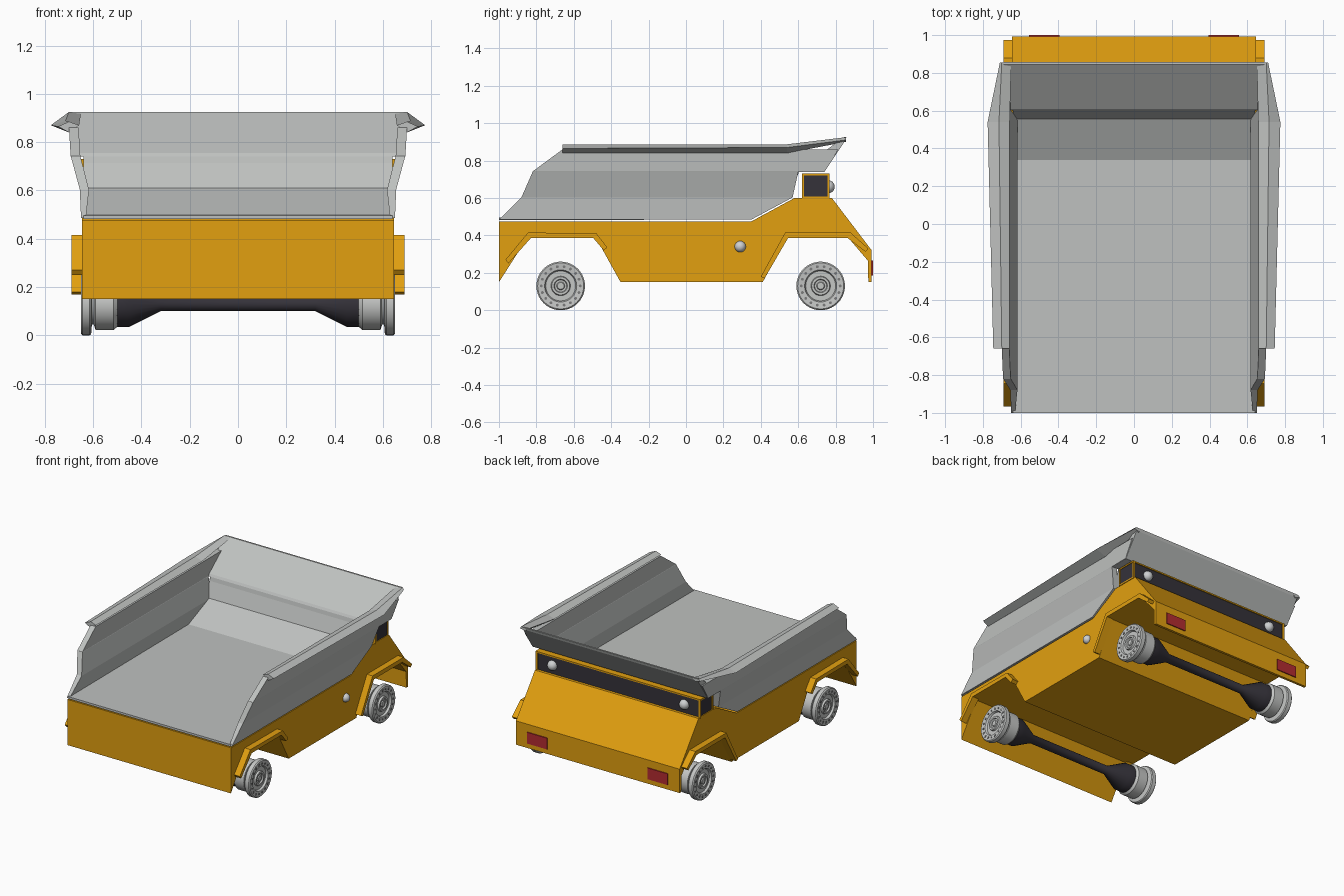
import bpy, bmesh, math
from mathutils import Vector

if "Cube" in bpy.data.objects:
    bpy.data.objects.remove(bpy.data.objects["Cube"])


def mat(name, r, g, b):
    m = bpy.data.materials.new(name)
    m.diffuse_color = (r, g, b, 1)
    m.use_nodes = True
    m.node_tree.nodes["Principled BSDF"].inputs["Base Color"].default_value = m.diffuse_color
    return m


ORANGE = mat("orange paint", 0.76, 0.35, 0.005)
GRAY = mat("bed gray", 0.52, 0.535, 0.525)
STEEL = mat("wheel steel", 0.56, 0.57, 0.56)
BOLT = mat("bolt gray", 0.2, 0.2, 0.2)
DARK = mat("dark gray", 0.035, 0.032, 0.042)
RED = mat("red lens", 0.45, 0.025, 0.03)
LAMP = mat("lamp glass", 0.62, 0.63, 0.64)


def finish(name, bm, m, smooth=None):
    bmesh.ops.recalc_face_normals(bm, faces=bm.faces[:])
    me = bpy.data.meshes.new(name)
    bm.to_mesh(me)
    bm.free()
    me.materials.append(m)
    ob = bpy.data.objects.new(name, me)
    bpy.context.collection.objects.link(ob)
    if smooth:
        bpy.context.view_layer.objects.active = ob
        ob.select_set(True)
        bpy.ops.object.shade_smooth_by_angle(angle=math.radians(smooth))
        ob.select_set(False)
    return ob


def loft(name, rings, m):
    """Closed rings of equal length, capped at both ends."""
    bm = bmesh.new()
    vs = [[bm.verts.new(p) for p in r] for r in rings]
    n = len(vs[0])
    for a, b in zip(vs, vs[1:]):
        for i in range(n):
            j = (i + 1) % n
            bm.faces.new((a[i], a[j], b[j], b[i]))
    bm.faces.new(vs[0])
    bm.faces.new(vs[-1])
    return finish(name, bm, m)


def prism(name, prof, x0, x1, m):
    """Side profile (y, z) extruded across x."""
    return loft(name, [[(x, y, z) for y, z in prof] for x in (x0, x1)], m)


def box(name, x0, x1, y0, y1, z0, z1, m):
    return prism(name, [(y0, z0), (y1, z0), (y1, z1), (y0, z1)], x0, x1, m)


def lathe(name, prof, s, y, z, m, n=40):
    """Profile (x, radius) turned about the x axis; s mirrors it."""
    bm = bmesh.new()
    rings = []
    for x, r in prof:
        rings.append([bm.verts.new((s * x, y + r * math.cos(2 * math.pi * i / n),
                                    z + r * math.sin(2 * math.pi * i / n))) for i in range(n)])
    for a, b in zip(rings, rings[1:]):
        for i in range(n):
            j = (i + 1) % n
            bm.faces.new((a[i], a[j], b[j], b[i]))
    bm.faces.new(rings[0])
    bm.faces.new(rings[-1])
    return finish(name, bm, m, 35)


def ball(name, p, r, m):
    bm = bmesh.new()
    bmesh.ops.create_uvsphere(bm, u_segments=20, v_segments=12, radius=r)
    bmesh.ops.translate(bm, verts=bm.verts[:], vec=Vector(p))
    return finish(name, bm, m, 60)


# Chassis body with both wheel arches cut through
prism("body", [(-1, 0.475), (0.35, 0.475), (0.58, 0.6), (0.78, 0.6), (0.993, 0.32),
               (0.993, 0.15), (0.975, 0.15), (0.972, 0.265), (0.87, 0.385), (0.54, 0.385),
               (0.41, 0.15), (-0.35, 0.15), (-0.48, 0.385), (-0.85, 0.385), (-1, 0.15)],
      -0.645, 0.645, ORANGE)

# Fender strips over the arches
front_fender = [(-0.965, 0.27), (-0.845, 0.415), (-0.48, 0.412), (-0.42, 0.335),
                (-0.44, 0.32), (-0.495, 0.385), (-0.83, 0.385), (-0.95, 0.25)]
rear_fender = [(0.40, 0.18), (0.53, 0.415), (0.88, 0.415), (0.975, 0.33),
               (0.96, 0.312), (0.865, 0.385), (0.545, 0.385), (0.42, 0.17)]
for s, side in ((-1, "left"), (1, "right")):
    prism("front_fender_" + side, front_fender, s * 0.64, s * 0.69, ORANGE)
    prism("rear_fender_" + side, rear_fender, s * 0.64, s * 0.69, ORANGE)

# Cab strip with frame
box("cab_window", -0.645, 0.645, 0.63, 0.76, 0.6, 0.722, DARK)
box("cab_roof", -0.65, 0.65, 0.62, 0.767, 0.72, 0.73, ORANGE)
box("cab_front_panel", -0.65, 0.65, 0.62, 0.632, 0.6, 0.722, ORANGE)
for s, side in ((-1, "left"), (1, "right")):
    box("cab_post_" + side, s * 0.635, s * 0.65, 0.757, 0.767, 0.6, 0.722, ORANGE)
    box("cab_sill_" + side, s * 0.635, s * 0.65, 0.62, 0.767, 0.598, 0.608, ORANGE)
    ball("cab_lamp_" + side, (s * 0.52, 0.76, 0.66), 0.035, LAMP)
    box("tail_light_" + side, s * 0.395, s * 0.555, 0.992, 1.0, 0.185, 0.265, RED)
ball("side_lamp", (0.645, 0.29, 0.34), 0.03, LAMP)

# Dump bed: floor with rear wall, overhang and side walls
prism("bed_floor", [(-1, 0.482), (0.35, 0.485), (0.57, 0.603), (0.60, 0.74), (0.61, 0.755),
                    (0.555, 0.61), (0.34, 0.503), (-1, 0.497)], -0.64, 0.64, GRAY)
prism("bed_overhang", [(0.60, 0.74), (0.74, 0.74), (0.85, 0.905), (0.857, 0.925),
                       (0.845, 0.925), (0.61, 0.755)], -0.69, 0.69, GRAY)
# levels: z, outer x, inner x, front y, rear y
levels = [(0.485, 0.65, 0.63, -1, 0.35), (0.603, 0.655, 0.617, -0.88, 0.57),
          (0.74, 0.692, 0.652, -0.82, 0.60), (0.742, 0.693, 0.653, -0.82, 0.74),
          (0.86, 0.70, 0.66, -0.66, 0.815)]
# rim sections: y, then cross-section points in x, z
rim = [(-0.66, [(0.70, 0.84), (0.745, 0.865), (0.70, 0.885), (0.658, 0.87)]),
       (0.54, [(0.70, 0.84), (0.775, 0.87), (0.715, 0.887), (0.658, 0.87)]),
       (0.855, [(0.67, 0.90), (0.71, 0.91), (0.70, 0.925), (0.65, 0.92)])]
for s, side in ((-1, "left"), (1, "right")):
    loft("bed_side_" + side, [[(s * o, f, z), (s * o, r, z), (s * i, r, z), (s * i, f, z)]
                              for z, o, i, f, r in levels], GRAY)
    loft("bed_rim_" + side, [[(s * x, y, z) for x, z in pts] for y, pts in rim], GRAY)

# Wheels with bolt ring, and axles
wheel = [(0.50, 0.06), (0.50, 0.095), (0.515, 0.108), (0.59, 0.108), (0.597, 0.085),
         (0.605, 0.085), (0.608, 0.125), (0.615, 0.13), (0.643, 0.13), (0.65, 0.123),
         (0.646, 0.086), (0.632, 0.08), (0.632, 0.052), (0.645, 0.048), (0.645, 0.036),
         (0.636, 0.032), (0.636, 0.022), (0.642, 0.018)]
axle = [(-0.52, 0.095), (-0.45, 0.095), (-0.32, 0.03), (0.32, 0.03), (0.45, 0.095), (0.52, 0.095)]
for y, end in ((-0.67, "front"), (0.72, "rear")):
    lathe(end + "_axle", axle, 1, y, 0.13, DARK, 24)
    for s, side in ((-1, "left"), (1, "right")):
        lathe(f"{end}_wheel_{side}", wheel, s, y, 0.13, STEEL)
        for k in range(18):
            a = 2 * math.pi * k / 18
            lathe(f"{end}_bolt_{side}_{k}", [(0.64, 0.008), (0.6505, 0.008)], s,
                  y + 0.104 * math.cos(a), 0.13 + 0.104 * math.sin(a), BOLT, 8)
